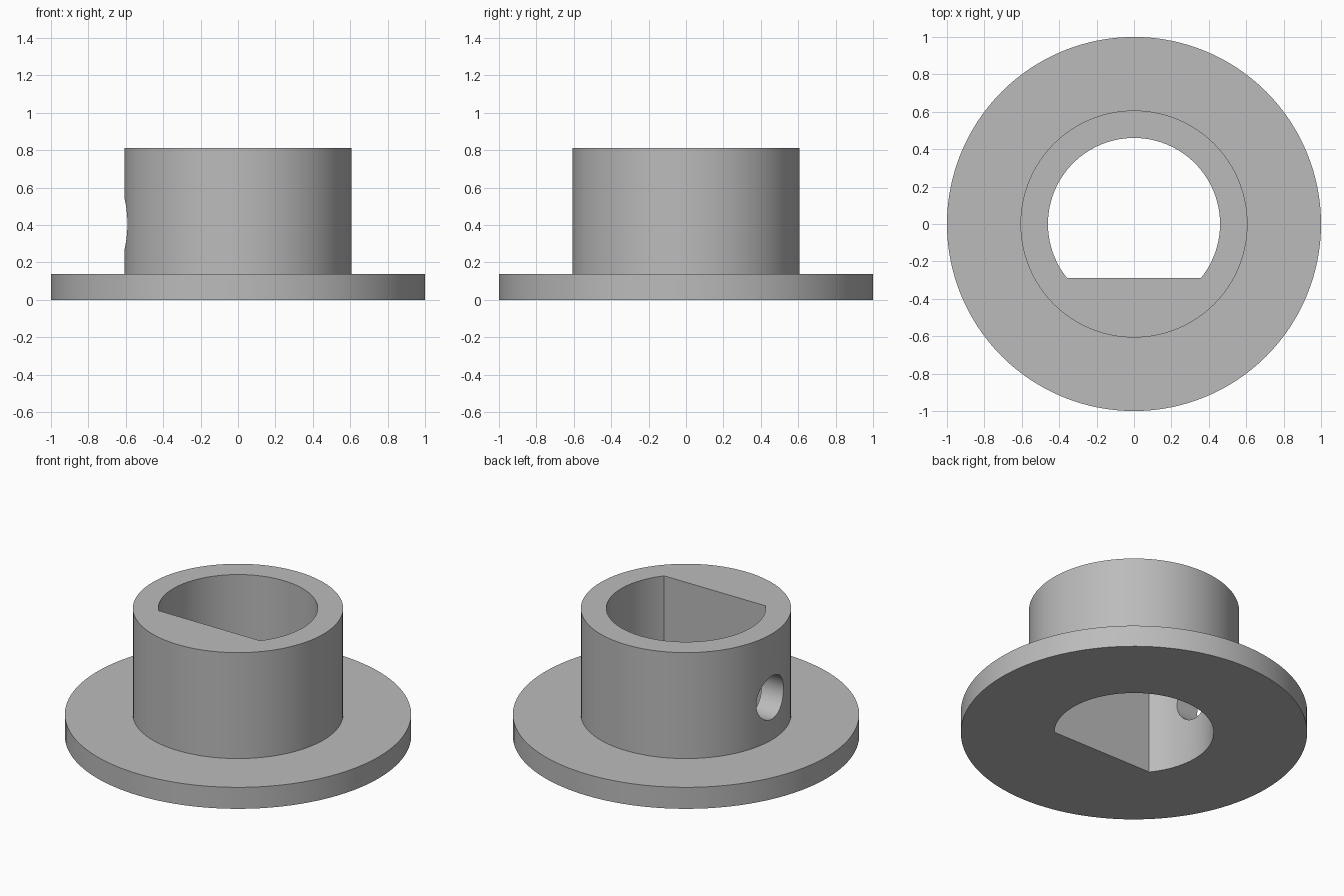
import bpy, bmesh, math
from mathutils import Matrix

FLANGE_R, BOSS_R, BORE_R = 1.0, 0.607, 0.46
FLANGE_TOP, HEIGHT = 0.137, 0.812
FLAT_Y = -0.29
HOLE_R, HOLE_Z = 0.137, 0.406
SEGMENTS = 128

cube = bpy.data.objects.get("Cube")
if cube:
    bpy.data.objects.remove(cube, do_unlink=True)


def make_object(name, bm):
    bmesh.ops.recalc_face_normals(bm, faces=bm.faces)
    mesh = bpy.data.meshes.new(name)
    bm.to_mesh(mesh)
    bm.free()
    obj = bpy.data.objects.new(name, mesh)
    bpy.context.collection.objects.link(obj)
    return obj


def lathe(name, profile):
    """Turn a profile of (radius, z) points that starts and ends on the axis."""
    bm = bmesh.new()
    verts = [bm.verts.new((r, 0, z)) for r, z in profile]
    edges = [bm.edges.new(pair) for pair in zip(verts, verts[1:])]
    bmesh.ops.spin(bm, geom=verts + edges, cent=(0, 0, 0), axis=(0, 0, 1),
                   angle=math.tau, steps=SEGMENTS)
    bmesh.ops.remove_doubles(bm, verts=bm.verts, dist=1e-5)
    bmesh.ops.dissolve_limit(bm, angle_limit=0.001, verts=bm.verts, edges=bm.edges)
    return make_object(name, bm)


def prism(name, outline, z0, z1, matrix=Matrix()):
    """Extrude a flat outline from z0 to z1, then place it."""
    bm = bmesh.new()
    base = bm.faces.new([bm.verts.new((x, y, z0)) for x, y in outline])
    top = bmesh.ops.extrude_face_region(bm, geom=[base])["geom"]
    moved = [v for v in top if isinstance(v, bmesh.types.BMVert)]
    bmesh.ops.translate(bm, verts=moved, vec=(0, 0, z1 - z0))
    bmesh.ops.transform(bm, matrix=matrix, verts=bm.verts)
    obj = make_object(name, bm)
    obj.hide_render = True
    return obj


def arc(radius, start, end, count):
    step = (end - start) / count
    return [(radius * math.cos(start + i * step), radius * math.sin(start + i * step))
            for i in range(count + 1)]


# Flange and boss in one turned body
body = lathe("flanged_bushing", [(0, 0), (FLANGE_R, 0), (FLANGE_R, FLANGE_TOP),
                                 (BOSS_R, FLANGE_TOP), (BOSS_R, HEIGHT), (0, HEIGHT)])

# D-shaped bore, with its flat towards the front
corner = math.asin(FLAT_Y / BORE_R)
bore = prism("bore_cutter", arc(BORE_R, corner, math.pi - corner, SEGMENTS),
             -0.1, HEIGHT + 0.1)

# Round set-screw hole through one side wall
side = Matrix.Translation((0, 0, HOLE_Z)) @ Matrix.Rotation(-math.pi / 2, 4, "Y")
hole = prism("screw_hole_cutter", arc(HOLE_R, 0, math.tau, 64)[:-1], 0.2, 0.8, side)

bpy.context.view_layer.objects.active = body
for cutter in (bore, hole):
    cut = body.modifiers.new(cutter.name, "BOOLEAN")
    cut.operation = "DIFFERENCE"
    cut.solver = "EXACT"
    cut.object = cutter
    bpy.ops.object.modifier_apply(modifier=cut.name)
    bpy.data.objects.remove(cutter, do_unlink=True)

# Plain grey finish
grey = bpy.data.materials.new("plain_grey")
grey.use_nodes = True
color = (0.5, 0.5, 0.5, 1)
grey.diffuse_color = color
grey.node_tree.nodes["Principled BSDF"].inputs["Base Color"].default_value = color
body.data.materials.clear()
body.data.materials.append(grey)

bpy.ops.object.select_all(action="DESELECT")
body.select_set(True)
bpy.ops.object.shade_smooth_by_angle(angle=math.radians(30))
